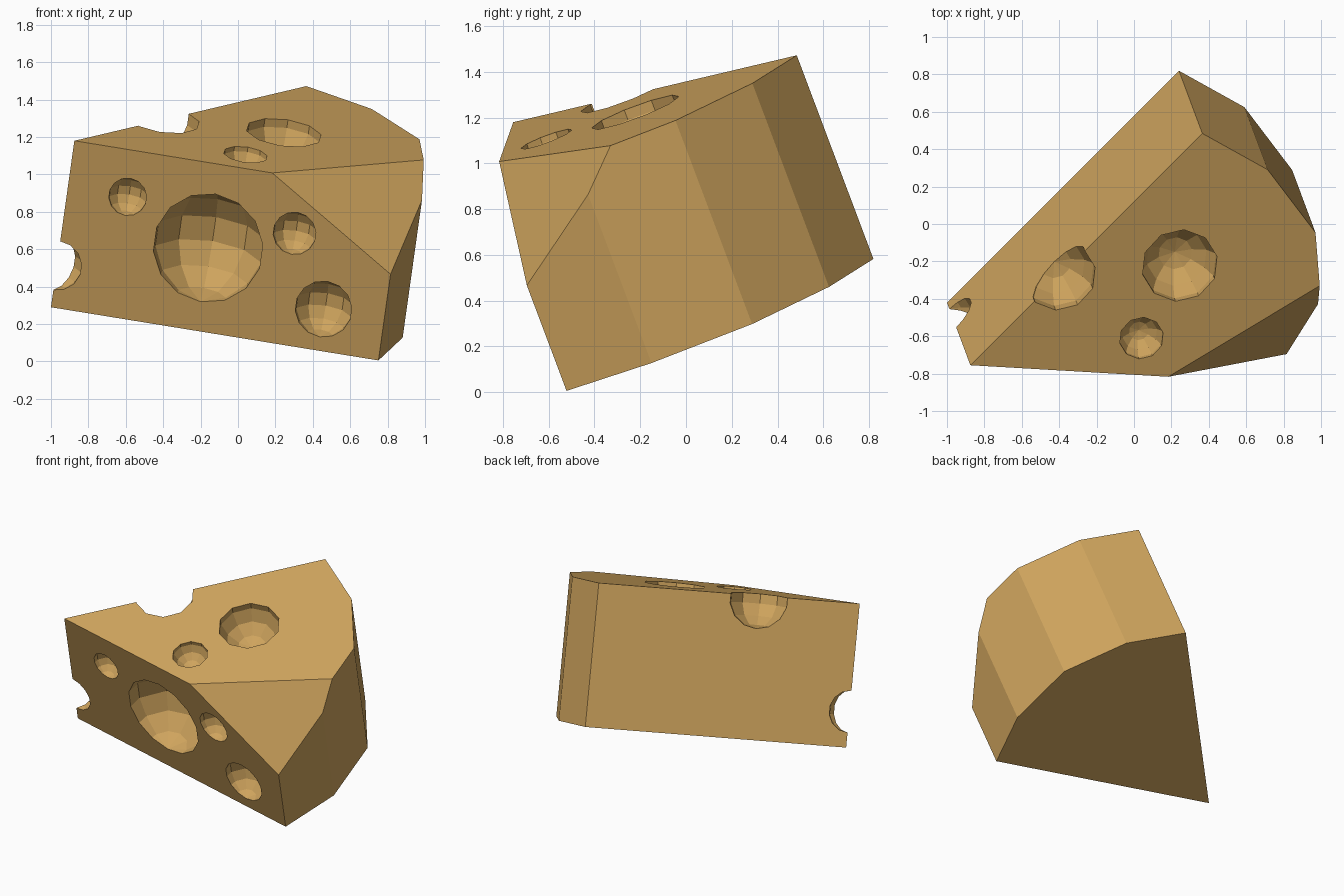
import bpy, bmesh
from mathutils import Vector, Matrix
from mathutils.geometry import intersect_line_plane as hit

if "Cube" in bpy.data.objects:
    bpy.data.objects.remove(bpy.data.objects["Cube"])

# Wedge footprint (tip first) and its thickness direction, already tilted
base = [Vector(p) for p in [(-1, -.42, .29), (.75, -.52, 0), (.88, -.15, .125),
                            (.845, .29, .295), (.59, .625, .46), (.24, .82, .58)]]
rise = Vector((.125, -.335, .89))
up = rise.normalized()
tip = base[0]
base = [p - up * (p - tip).dot(up) for p in base]
along = (base[1] - tip).normalized()
inward = up.cross(along).normalized()
top_tip, top_back = tip + rise, base[-1] + rise


def make_object(name, bm):
    bmesh.ops.recalc_face_normals(bm, faces=bm.faces)
    mesh = bpy.data.meshes.new(name)
    bm.to_mesh(mesh)
    bm.free()
    obj = bpy.data.objects.new(name, mesh)
    bpy.context.collection.objects.link(obj)
    return obj


# Wedge prism
bm = bmesh.new()
face = bm.faces.new([bm.verts.new(p) for p in base])
ext = bmesh.ops.extrude_face_region(bm, geom=[face], use_keep_orig=True)
bmesh.ops.translate(bm, vec=rise, verts=[v for v in ext["geom"] if isinstance(v, bmesh.types.BMVert)])
bmesh.ops.recalc_face_normals(bm, faces=bm.faces)

# Sliced-off corner
a, b, c = Vector((.19, -.815, 1.003)), Vector((.995, -.33, 1.075)), Vector((.81, -.695, .475))
bmesh.ops.bisect_plane(bm, geom=bm.verts[:] + bm.edges[:] + bm.faces[:], plane_co=a,
                       plane_no=(c - a).cross(b - a).normalized(), clear_outer=True)
bmesh.ops.holes_fill(bm, edges=bm.edges[:], sides=0)
cheese = make_object("cheese_wedge", bm)

# Hole centres: front face (x, z, r), top face (x, y, r), then two on edges
holes = [(hit(Vector((x, -5, z)), Vector((x, 5, z)), tip, inward), r)
         for x, z, r in [(-.59, .88, .107), (-.16, .607, .31), (.302, .685, .121), (.457, .28, .16)]]
holes += [(hit(Vector((x, y, 0)), Vector((x, y, 5)), top_tip, up), r)
          for x, y, r in [(.245, -.222, .21), (.04, -.61, .122)]]
holes += [(tip.lerp(top_tip, .25), .14),
          (top_tip.lerp(top_back, .385) - up * .02, .2)]

# Faceted bubbles aligned with the wedge
bm = bmesh.new()
frame = Matrix((inward.cross(up), inward, up)).transposed().to_4x4()
for centre, radius in holes:
    bmesh.ops.create_uvsphere(bm, u_segments=10, v_segments=7, radius=radius,
                              matrix=Matrix.Translation(centre) @ frame)
cutter = make_object("hole_cutter", bm)
cutter.hide_render = True

# Carve the holes
mod = cheese.modifiers.new("holes", 'BOOLEAN')
mod.operation = 'DIFFERENCE'
mod.solver = 'EXACT'
mod.object = cutter
bpy.context.view_layer.objects.active = cheese
bpy.ops.object.modifier_apply(modifier=mod.name)
bpy.data.objects.remove(cutter)

# Cheese colour
mat = bpy.data.materials.new("cheese")
mat.diffuse_color = (.62, .37, .11, 1)
mat.use_nodes = True
mat.node_tree.nodes["Principled BSDF"].inputs["Base Color"].default_value = mat.diffuse_color
cheese.data.materials.clear()
cheese.data.materials.append(mat)
